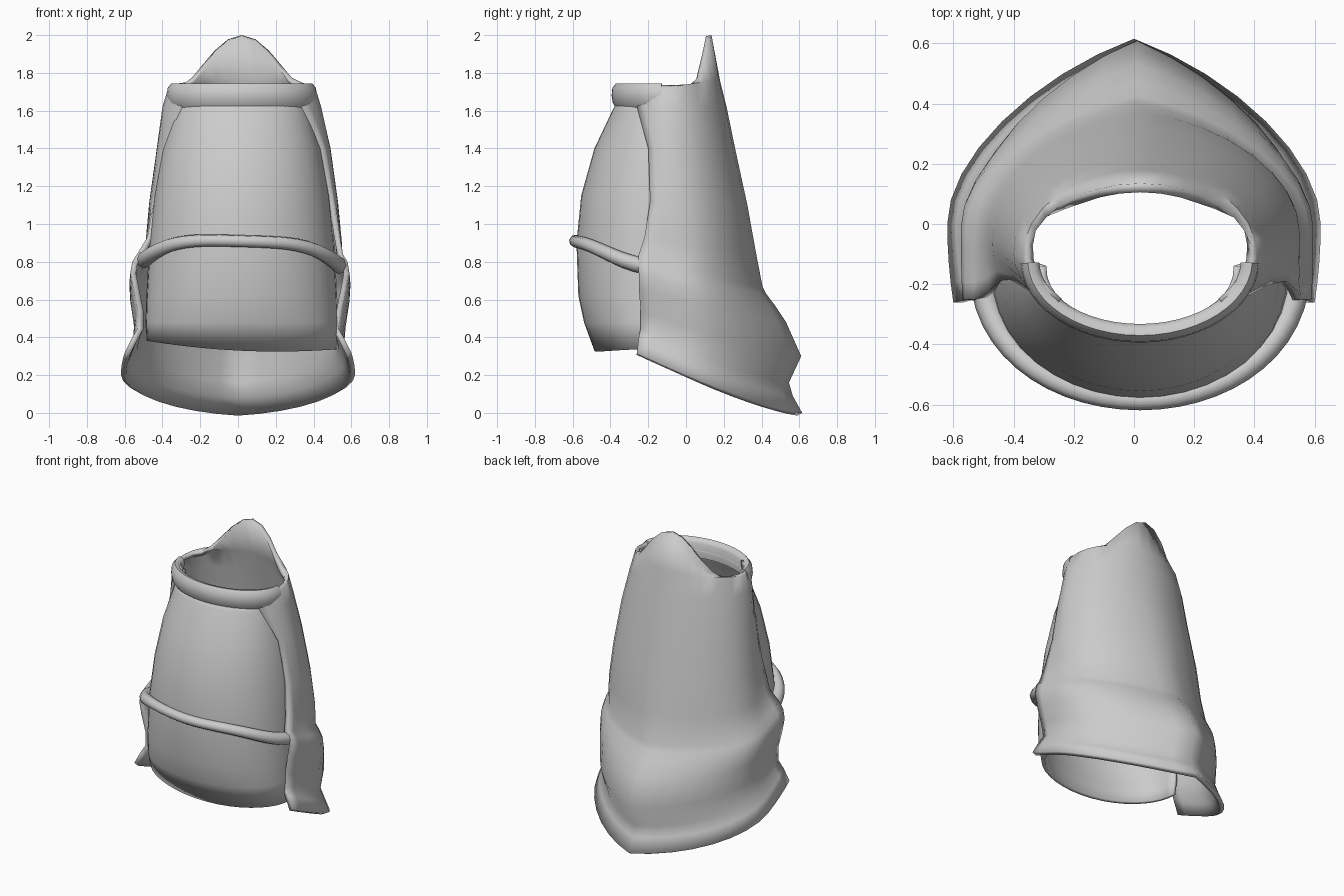
import bpy, bmesh
from math import sin, cos, pi, radians

if "Cube" in bpy.data.objects:
    bpy.data.objects.remove(bpy.data.objects["Cube"])


def finish(ob, thickness=0.0, angle=50):
    bpy.context.collection.objects.link(ob)
    bpy.ops.object.select_all(action='DESELECT')
    ob.select_set(True)
    bpy.context.view_layer.objects.active = ob
    if thickness:
        m = ob.modifiers.new("thickness", 'SOLIDIFY')
        m.thickness = thickness
        m.offset = -1
    bpy.ops.object.shade_smooth_by_angle(angle=radians(angle))


def grid(name, rows, thickness=0.0, closed=False, angle=50):
    """Skin a list of equally long point rows; closed joins last row to first and caps the ends."""
    bm = bmesh.new()
    v = [[bm.verts.new(p) for p in r] for r in rows]
    n = len(v)
    for i in range(n if closed else n - 1):
        a, b = v[i], v[(i + 1) % n]
        for j in range(len(a) - 1):
            bm.faces.new((a[j], a[j + 1], b[j + 1], b[j]))
    if closed:
        bm.faces.new([r[0] for r in v])
        bm.faces.new([r[-1] for r in v])
        bmesh.ops.recalc_face_normals(bm, faces=bm.faces)
    me = bpy.data.meshes.new(name)
    bm.to_mesh(me)
    bm.free()
    finish(bpy.data.objects.new(name, me), thickness, angle)


# Back shell: z back, z front edge, y back, half width, y widest, x edge, y edge, ridge, x shift
shell_rows = [
    (2.00, 1.735, .135, .375, -.12, .28, -.27, .00, .02),
    (1.76, 1.69, .180, .390, -.11, .285, -.27, .00, .02),
    (1.62, 1.62, .215, .420, -.10, .32, -.26, .03, .02),
    (1.40, 1.40, .260, .460, -.08, .42, -.20, .08, .03),
    (1.10, 1.12, .325, .500, -.05, .475, -.19, .12, .03),
    (0.85, 0.93, .370, .520, -.03, .51, -.22, .17, .03),
    (0.67, 0.84, .405, .540, -.02, .545, -.25, .25, .01),
    (0.63, 0.80, .425, .570, -.02, .570, -.25, .27, .01),
    (0.57, 0.74, .470, .585, -.01, .580, -.25, .30, .01),
    (0.48, 0.66, .530, .580, .00, .565, -.25, .35, .01),
    (0.30, 0.54, .610, .560, .00, .54, -.24, .38, .01),
    (0.16, 0.45, .545, .560, .00, .53, -.24, .37, .00),
    (0.09, 0.40, .565, .590, .00, .56, -.25, .37, .00),
    (0.00, 0.32, .615, .620, .00, .60, -.26, .37, .00),
]


def shell_row(k, zb, ze, yb, w, yc, xe, ye, ridge, cx):
    half = []
    for i in range(9):                      # back centre to widest point
        a = i / 8 * pi / 2
        x = w * sin(a)
        y = yc + (yb - yc) * ((1 - ridge) * cos(a) + ridge * (1 - sin(a)))
        half.append((x, y, a))
    for i in range(1, 5):                   # widest point to front edge
        s = i / 4
        half.append((w + (xe - w) * s * s, yc + (ye - yc) * s, pi))
    pts = []
    for x, y, a in half:
        if k == 0:                          # peaked rim at the back
            z = ze + (zb - ze) * (cos(1.5 * a) ** 2 if a < pi / 3 else 0)
        else:
            z = zb + (ze - zb) * max(0, (yb - y) / (yb - ye)) ** 1.3
        pts.append((x, y, z))
    return [(cx - x, y, z) for x, y, z in reversed(pts[1:])] + [(cx + x, y, z) for x, y, z in pts]


grid("back_shell", [shell_row(k, *r) for k, r in enumerate(shell_rows)], 0.03)

# Front panel tucked behind the shell edges: z, half width, y front, y edge
panel_rows = [
    (1.68, .33, -.35, -.14), (1.60, .36, -.39, -.13), (1.40, .42, -.485, -.12),
    (1.15, .465, -.555, -.12), (.90, .49, -.58, -.14), (.62, .505, -.57, -.16),
    (.48, .51, -.54, -.17), (.33, .505, -.485, -.18),
]


def bow(w, yf, ye, b, grow=0.0):
    return .02 + (w + grow) * sin(b), ye + (yf - grow - ye) * cos(b) ** .9


rows = []
for k, (z, w, yf, ye) in enumerate(panel_rows):
    row = []
    for i in range(21):
        x, y = bow(w, yf, ye, (1 - i / 10) * pi / 2 * .999)
        dip = (.12 * x * x - .05 * x) if k == len(panel_rows) - 1 else 0
        row.append((x, y, z + dip))
    rows.append(row)
grid("front_panel", rows, 0.02)

# Rolled collar across the front of the top opening, blending into the shell sides
section = [(-.015, 1.61), (.005, 1.64), (.012, 1.68), (.008, 1.72),
           (-.012, 1.745), (-.035, 1.74), (-.05, 1.72), (-.045, 1.62)]
rows = []
for r, z in section:
    row = []
    for i in range(25):
        a = radians(182 + i / 24 * 176)
        row.append((.02 + (.385 + r) * cos(a), -.12 + (.262 + r) * sin(a), z))
    rows.append(row)
grid("collar", rows, closed=True)

# Rolled strap over the panel, swelling into the shell band at both sides
cu = bpy.data.curves.new("front_strap", 'CURVE')
cu.dimensions = '3D'
cu.bevel_depth = 0.034
cu.bevel_resolution = 2
cu.use_fill_caps = True
sp = cu.splines.new('POLY')
sp.points.add(24)
for i, p in enumerate(sp.points):
    b = (i / 12 - 1) * radians(82)
    x, y = bow(.51, -.575, -.14, b, .012)
    z = .91 - .12 * abs(sin(b)) ** 4 - .03 * x
    p.co = (x, y, z, 1)
    p.radius = 1.35 - .4 * cos(b)
tube = bpy.data.objects.new("strap_path", cu)
bpy.context.collection.objects.link(tube)
mesh = bpy.data.meshes.new_from_object(tube.evaluated_get(bpy.context.evaluated_depsgraph_get()))
bpy.data.objects.remove(tube)
finish(bpy.data.objects.new("front_strap", mesh))
